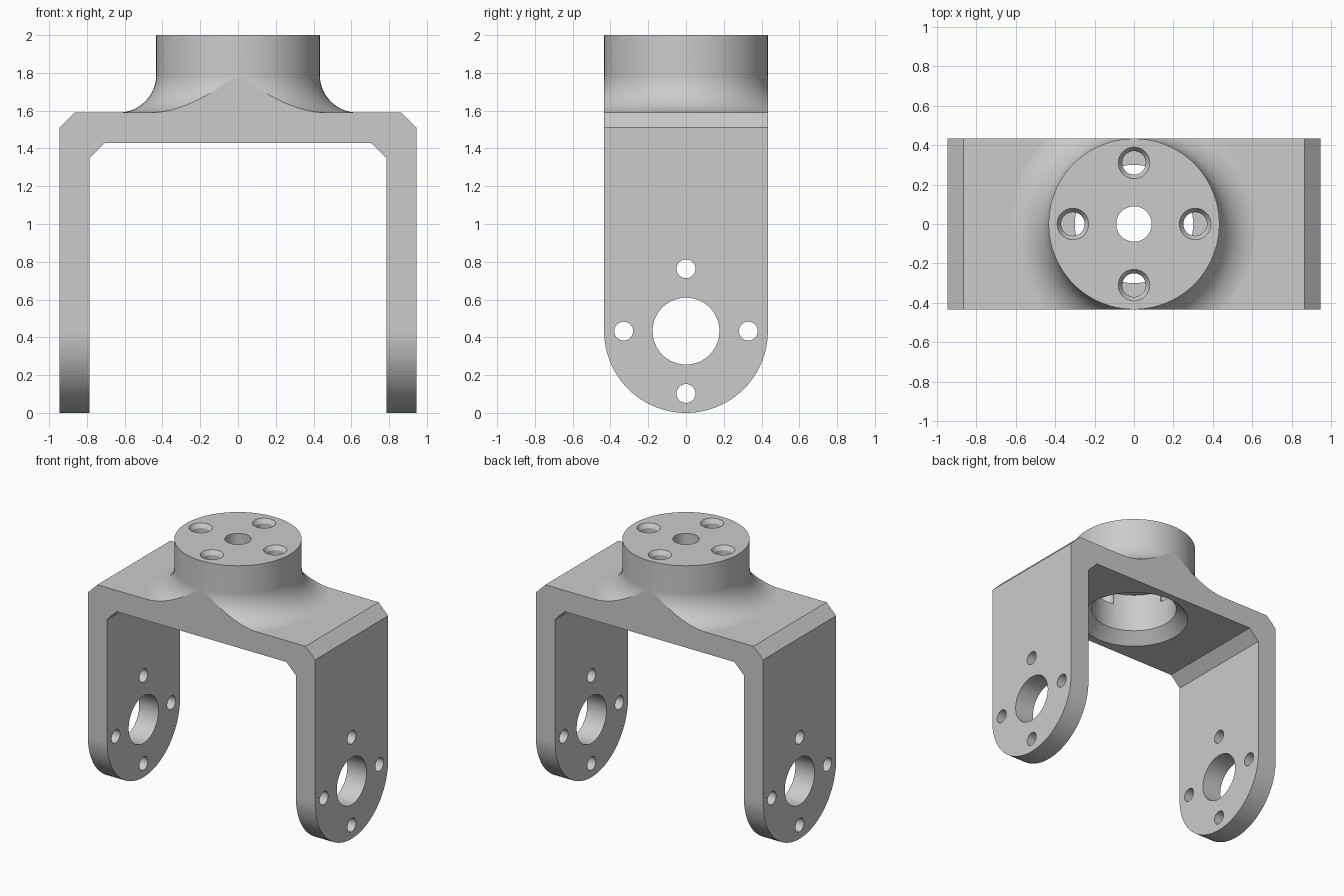
import bpy, bmesh
from math import pi, sin, cos, radians
from mathutils import Matrix, Vector

if "Cube" in bpy.data.objects:
    bpy.data.objects.remove(bpy.data.objects["Cube"], do_unlink=True)

metal = bpy.data.materials.new("plain_grey")
metal.use_nodes = True
GREY = (0.6, 0.6, 0.6, 1)
metal.diffuse_color = GREY
metal.node_tree.nodes["Principled BSDF"].inputs["Base Color"].default_value = GREY

HALF_X, HALF_Y, WALL, CHAMFER = 0.945, 0.433, 0.16, 0.08
PLATE_TOP, TOP = 1.59, 2.0
PLATE_LOW = PLATE_TOP - WALL
INNER_X = HALF_X - WALL
FILLET = 0.2


def finish(name, bm):
    bmesh.ops.recalc_face_normals(bm, faces=bm.faces)
    mesh = bpy.data.meshes.new(name)
    bm.to_mesh(mesh)
    bm.free()
    mesh.materials.append(metal)
    obj = bpy.data.objects.new(name, mesh)
    bpy.context.collection.objects.link(obj)
    return obj


def extrude(name, points, offset):
    """Close a 3D outline and extrude it from -offset to +offset."""
    bm = bmesh.new()
    offset = Vector(offset)
    face = bm.faces.new([bm.verts.new(Vector(p) - offset) for p in points])
    new = bmesh.ops.extrude_face_region(bm, geom=[face])["geom"]
    verts = [v for v in new if isinstance(v, bmesh.types.BMVert)]
    bmesh.ops.translate(bm, verts=verts, vec=offset * 2)
    return finish(name, bm)


def lathe(name, profile, steps, matrix=Matrix()):
    """Spin an (r, z) profile, starting and ending on the axis, about z."""
    bm = bmesh.new()
    verts = [bm.verts.new((r, 0, z)) for r, z in profile]
    edges = [bm.edges.new(pair) for pair in zip(verts, verts[1:])]
    bmesh.ops.spin(bm, geom=verts + edges, cent=(0, 0, 0), axis=(0, 0, 1),
                   angle=2 * pi, steps=steps, use_duplicate=False)
    bmesh.ops.remove_doubles(bm, verts=bm.verts, dist=1e-5)
    bmesh.ops.transform(bm, matrix=matrix, verts=bm.verts)
    return finish(name, bm)


def combine(target, other, operation):
    mod = target.modifiers.new(operation, "BOOLEAN")
    mod.operation, mod.solver, mod.object = operation, "EXACT", other
    bpy.context.view_layer.objects.active = target
    bpy.ops.object.modifier_apply(modifier=mod.name)
    bpy.data.objects.remove(other, do_unlink=True)


# U-shaped fork with chamfered corners, over-deep before trimming
right_half = [(HALF_X, -0.1), (HALF_X, PLATE_TOP - CHAMFER), (HALF_X - CHAMFER, PLATE_TOP)]
inner_half = [(INNER_X - CHAMFER, PLATE_LOW), (INNER_X, PLATE_LOW - CHAMFER), (INNER_X, -0.1)]
outline = right_half + [(-x, z) for x, z in reversed(right_half)]
outline += [(-x, z) for x, z in reversed(inner_half)] + inner_half
bracket = extrude("fork_bracket", [(x, 0, z) for x, z in outline], (0, 0.7, 0))

# Round boss flaring into the plate
arc = []
for i in range(17):
    a = radians(90) * i / 16
    arc.append((HALF_Y + FILLET * (1 - sin(a)), PLATE_TOP + FILLET * (1 - cos(a))))
arc[0] = (arc[0][0], PLATE_TOP - 0.001)
boss = lathe("boss", [(0, 1.5), (arc[0][0], 1.5)] + arc + [(HALF_Y, TOP), (0, TOP)], 96)
combine(bracket, boss, "UNION")

# Trim to the flat sides and rounded leg ends
SIDE = HALF_Y + 0.0005
trim = [(SIDE * cos(pi + pi * i / 48), HALF_Y + HALF_Y * sin(pi + pi * i / 48)) for i in range(49)]
trim += [(SIDE, 2.2), (-SIDE, 2.2)]
combine(bracket, extrude("trim", [(0, y, z) for y, z in trim], (1.2, 0, 0)), "INTERSECT")

# Chamfered cavity under the boss
CAVITY, CEILING = 0.30, 1.80
flare = CAVITY + CHAMFER + 0.03
cavity = [(0, PLATE_LOW - 0.03), (flare, PLATE_LOW - 0.03),
          (CAVITY, PLATE_LOW + CHAMFER), (CAVITY, CEILING), (0, CEILING)]
combine(bracket, lathe("cavity", cavity, 64), "DIFFERENCE")

# Centre hole and four countersunk holes in the boss
combine(bracket, lathe("centre_hole", [(0, 1.7), (0.09, 1.7), (0.09, 2.1), (0, 2.1)], 48), "DIFFERENCE")
screw = [(0, 1.71), (0.06, 1.71), (0.06, TOP - 0.03), (0.08, TOP), (0.08, 2.1), (0, 2.1)]
for i in range(4):
    place = Matrix.Rotation(i * pi / 2, 4, "Z") @ Matrix.Translation((0.31, 0, 0))
    combine(bracket, lathe("screw_hole", screw, 32, place), "DIFFERENCE")


# Pivot hole and four bolt holes through both legs
def leg_hole(radius, y, z, steps):
    place = Matrix.Translation((0, y, z)) @ Matrix.Rotation(pi / 2, 4, "Y")
    profile = [(0, -1.1), (radius, -1.1), (radius, 1.1), (0, 1.1)]
    combine(bracket, lathe("leg_hole", profile, steps, place), "DIFFERENCE")


leg_hole(0.177, 0, HALF_Y, 64)
for i in range(4):
    a = i * pi / 2
    leg_hole(0.05, 0.33 * cos(a), HALF_Y + 0.33 * sin(a), 32)

# Smooth curves, crisp edges
bpy.ops.object.select_all(action="DESELECT")
bracket.select_set(True)
bpy.context.view_layer.objects.active = bracket
bpy.ops.object.shade_smooth_by_angle(angle=radians(20))
weighted = bracket.modifiers.new("weighted_normals", "WEIGHTED_NORMAL")
weighted.keep_sharp = True
